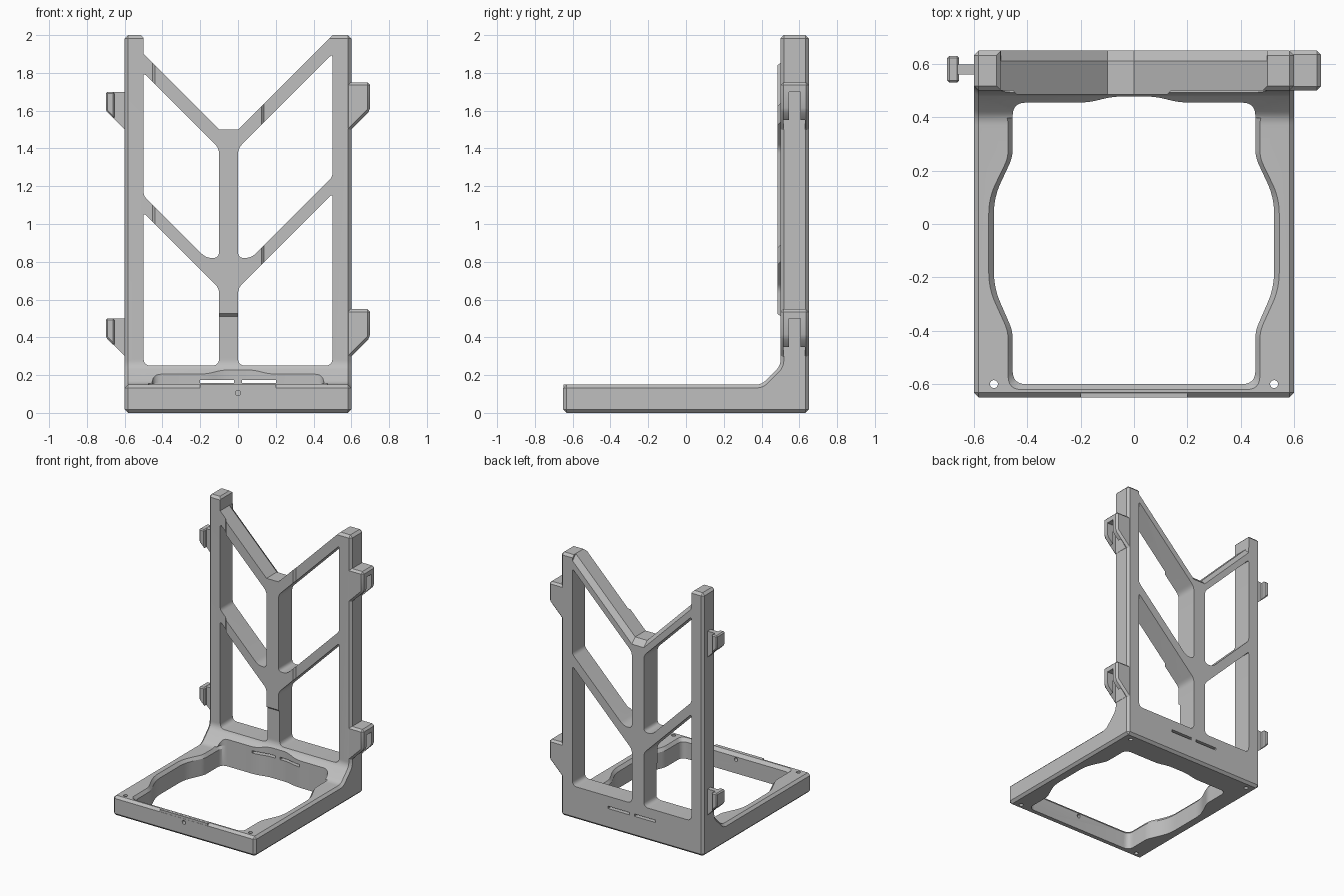
import bpy, bmesh, math
from mathutils import Vector

old = bpy.data.objects.get("Cube")
if old:
    bpy.data.objects.remove(old)

grey = bpy.data.materials.new("plain_grey")
grey.use_nodes = True
COLOR = (0.52, 0.52, 0.52, 1)
grey.diffuse_color = COLOR
grey.node_tree.nodes["Principled BSDF"].inputs["Base Color"].default_value = COLOR


def rounded(corners, steps=6):
    """Outline from (a, b, cut) corners; cut is the length trimmed by the round."""
    out = []
    for i, (a, b, cut) in enumerate(corners):
        p = Vector((a, b))
        if not cut:
            out.append(p)
            continue
        s = p + (Vector(corners[i - 1][:2]) - p).normalized() * cut
        e = p + (Vector(corners[(i + 1) % len(corners)][:2]) - p).normalized() * cut
        for k in range(steps + 1):
            t = k / steps
            out.append(s * (1 - t) ** 2 + p * 2 * t * (1 - t) + e * t * t)
    return out


def prism(name, axis, lo, hi, pts, far=None, bevel=0, keep=None):
    """Extrude an outline along an axis; far is the outline at the hi end."""
    place = {"x": lambda p, d: (d, p[0], p[1]),
             "y": lambda p, d: (p[0], d, p[1]),
             "z": lambda p, d: (p[0], p[1], d)}[axis]
    bm = bmesh.new()
    a = [bm.verts.new(place(p, lo)) for p in pts]
    b = [bm.verts.new(place(p, hi)) for p in (far or pts)]
    bm.faces.new(a)
    bm.faces.new(b[::-1])
    n = len(a)
    for i in range(n):
        j = (i + 1) % n
        bm.faces.new((a[i], b[i], b[j], a[j]))
    if far:
        bmesh.ops.triangulate(bm, faces=bm.faces[:])
    bmesh.ops.recalc_face_normals(bm, faces=bm.faces)
    if bevel:
        edges = [e for e in bm.edges if not keep or not keep(e)]
        bmesh.ops.bevel(bm, geom=edges, offset=bevel, segments=1,
                        affect="EDGES", profile=0.5)
    mesh = bpy.data.meshes.new(name)
    bm.to_mesh(mesh)
    bm.free()
    mesh.materials.append(grey)
    ob = bpy.data.objects.new(name, mesh)
    bpy.context.collection.objects.link(ob)
    return ob


def rect(a0, a1, b0, b1):
    return [(a0, b0), (a1, b0), (a1, b1), (a0, b1)]


def circle(a, b, r):
    return [(a + r * math.cos(k * math.pi / 8), b + r * math.sin(k * math.pi / 8))
            for k in range(16)]


def volume(mesh):
    bm = bmesh.new()
    bm.from_mesh(mesh)
    v = bm.calc_volume()
    bm.free()
    return v


def combine(target, other, op):
    """Boolean with the first solver that returns a sound solid."""
    before = volume(target.data)
    mod = target.modifiers.new(op, "BOOLEAN")
    mod.operation = op
    mod.object = other
    bpy.context.view_layer.objects.active = target
    for solver in ("EXACT", "MANIFOLD"):
        mod.solver = solver
        graph = bpy.context.evaluated_depsgraph_get()
        graph.update()
        if 0.5 < volume(target.evaluated_get(graph).data) / before < 1.2:
            bpy.ops.object.modifier_apply(modifier=mod.name)
            break
    else:
        target.modifiers.remove(mod)
    bpy.data.objects.remove(other)


def cut(target, *args, **kw):
    combine(target, prism("cutter", *args, **kw), "DIFFERENCE")


def add(target, *args, **kw):
    combine(target, prism("addition", *args, **kw), "UNION")


# L-shaped body: flat base, filleted heel and upright panel
side = rounded([(-0.65, 0, 0), (0.65, 0, 0), (0.65, 2, 0), (0.5, 2, 0),
                (0.5, 0.25, 0.03), (0.4, 0.15, 0.03), (-0.65, 0.15, 0)])


def is_heel(e):
    u, v = (w.co for w in e.verts)
    return abs(u.x - v.x) > 1 and all(0.3 < w.y < 0.55 and 0.1 < w.z < 0.4 for w in (u, v))


frame = prism("stand_frame", "x", -0.6, 0.6, side, bevel=0.018, keep=is_heel)

# Raised pad on the front of the struts, and flat lip on the front rail
add(frame, "y", 0.485, 0.55, rect(-0.44, 0.125, 0.525, 1.95),
    far=rect(-0.5, 0.185, 0.465, 1.95))
add(frame, "y", -0.6495, -0.61, rect(-0.2, 0.2, 0.08, 0.1495))

# V-shaped top edge, with a chamfer along its back
vee = [(-0.515, 2.1), (-0.515, 2), (-0.5, 1.985), (-0.5, 1.9), (-0.1, 1.5),
       (0, 1.5), (0.5, 2), (0.6, 2.1)]
cut(frame, "y", 0.3, 0.8, vee)
notch = [(-0.499, 2.15), (-0.499, 1.899), (-0.1, 1.5), (0, 1.5), (0.499, 1.999), (0.499, 2.15)]
cut(frame, "y", 0.6, 0.66, [(x, z + 0.01) for x, z in notch],
    far=[(x, z - 0.05) for x, z in notch])

# Windows between posts, struts and spine
windows = [
    [(-0.5, 0.25, 0.04), (-0.1, 0.25, 0.04), (-0.1, 0.66, 0.03), (-0.5, 1.06, 0.02)],
    [(0, 0.25, 0.04), (0.5, 0.25, 0.04), (0.5, 1.16, 0.02), (0, 0.66, 0.03)],
    [(-0.5, 1.15, 0.02), (-0.17, 0.82, 0.035), (-0.1, 0.82, 0.033),
     (-0.1, 1.4, 0.03), (-0.5, 1.8, 0.02)],
    [(0, 0.82, 0.033), (0.07, 0.82, 0.035), (0.5, 1.25, 0.02),
     (0.5, 1.9, 0.02), (0, 1.4, 0.03)],
]
for w in windows:
    cut(frame, "y", 0.3, 0.8, rounded(w))

# Base opening with bowed sides and an upper chamfer
right = [(0.455, -0.6, 0.05), (0.455, -0.4, 0.03), (0.525, -0.24, 0.06),
         (0.525, 0.1, 0.06), (0.455, 0.25, 0.03), (0.455, 0.455, 0.05)]
back = [(0.17, 0.455, 0.04), (0.08, 0.478, 0.04), (-0.08, 0.478, 0.04), (-0.17, 0.455, 0.04)]
left = [(-x, y, c) for x, y, c in reversed(right)]
opening = rounded(right + back + left)


def flared(k, d):
    return [(x * k, y - d if y < -0.5 else y - 0.002) for x, y in opening]


cut(frame, "z", -0.1, 0.4, opening)
cut(frame, "z", 0.12, 0.155, flared(0.99, -0.005), far=flared(1.045, 0.025))

# Screw holes and cable slots
for s in (-1, 1):
    cut(frame, "z", -0.1, 0.3, circle(s * 0.525, -0.6, 0.015))
    cut(frame, "z", -0.1, 0.1, circle(s * 0.525, 0.59, 0.015))
    cut(frame, "y", 0.3, 0.8, rect(s * 0.11 - 0.09, s * 0.11 + 0.09, 0.157, 0.175))
cut(frame, "y", -0.8, -0.5, circle(0, 0.105, 0.014))

# Slotted sockets on the left post, T-shaped tabs on the right post
parts = [frame]
for z, label in ((0.3, "lower"), (1.5, "upper")):
    socket = prism(label + "_socket", "y", 0.5, 0.65,
                   [(0.57, z - 0.03), (0.7, z + 0.1), (0.7, z + 0.25), (0.57, z + 0.25)],
                   bevel=0.015)
    cut(socket, "z", z - 0.1, z + 0.2, rect(0.601, 0.65, 0.515, 0.63))
    cut(socket, "z", z - 0.1, z + 0.2, rect(0.64, 0.75, 0.545, 0.605))
    neck = prism(label + "_tab_neck", "y", 0.56, 0.597,
                 [(-0.598, z), (-0.67, z + 0.072), (-0.67, z + 0.199), (-0.598, z + 0.199)])
    head = prism(label + "_tab_head", "y", 0.53, 0.63,
                 [(-0.655, z + 0.055), (-0.7, z + 0.1), (-0.7, z + 0.2), (-0.655, z + 0.2)],
                 bevel=0.008)
    parts += [socket, neck, head]

# Smooth rounds, crisp edges
bpy.ops.object.select_all(action="DESELECT")
for ob in parts:
    ob.select_set(True)
bpy.context.view_layer.objects.active = frame
bpy.ops.object.shade_smooth_by_angle(angle=math.radians(25))
